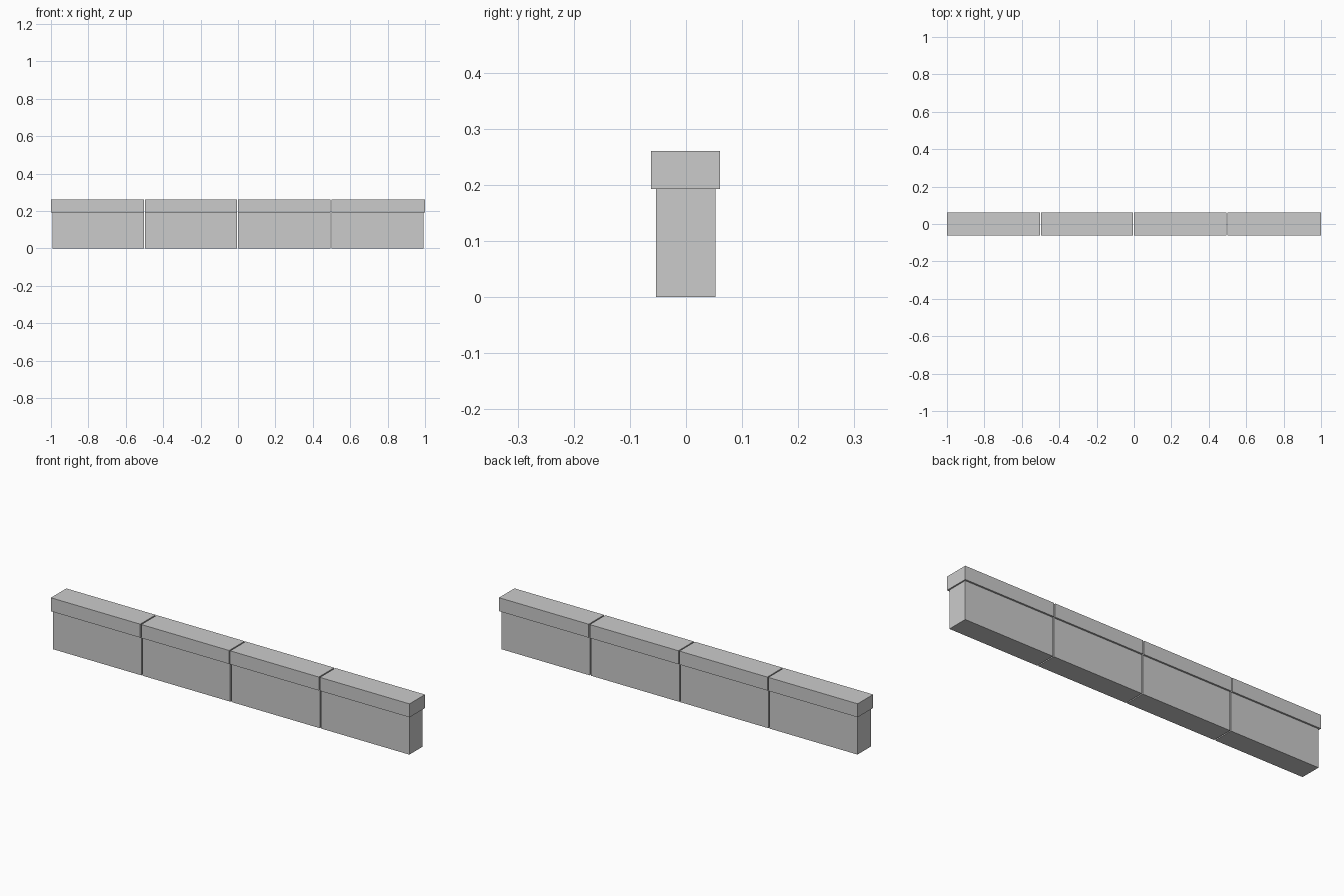
import bpy

if "Cube" in bpy.data.objects:
    bpy.data.objects.remove(bpy.data.objects["Cube"])


def box(name, x0, x1, y0, y1, z0, z1):
    bpy.ops.mesh.primitive_cube_add(
        size=1, location=((x0 + x1) / 2, (y0 + y1) / 2, (z0 + z1) / 2))
    ob = bpy.context.object
    ob.name = name
    ob.scale = (x1 - x0, y1 - y0, z1 - z0)
    bpy.ops.object.transform_apply(location=False, rotation=False, scale=True)
    return ob


# Four wall sections in a row, separated by hairline joints
seams = [-1.0, -0.499, -0.003, 0.497, 1.0]
GAP = 0.003      # half width of a joint
INSET = 0.007    # cap overhang at the free ends

for i in range(4):
    first, last = i == 0, i == 3
    x0 = seams[i] + (0 if first else GAP)
    x1 = seams[i + 1] - (0 if last else GAP)
    # Overhanging coping
    box(f"wall_cap_{i + 1}", x0, x1, -0.062, 0.061, 0.193, 0.261)
    # Narrower wall body
    box(f"wall_body_{i + 1}", x0 + (INSET if first else 0),
        x1 - (INSET if last else 0), -0.0535, 0.0525, 0, 0.193)
